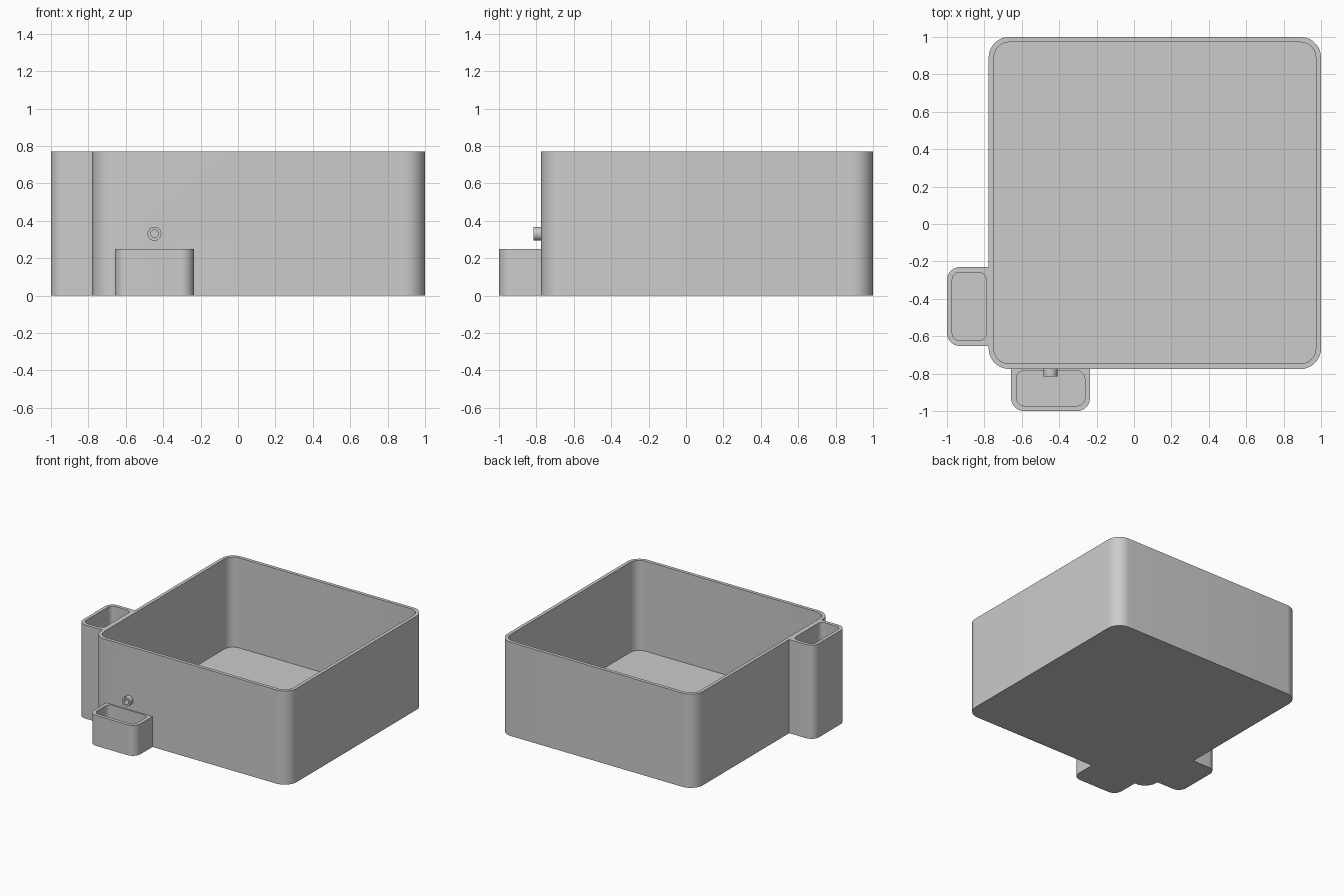
import bpy, bmesh, math

cube = bpy.data.objects.get("Cube")
if cube:
    bpy.data.objects.remove(cube, do_unlink=True)

grey = bpy.data.materials.new("plain grey")
grey.use_nodes = True
grey.diffuse_color = (0.6, 0.6, 0.6, 1)
grey.node_tree.nodes["Principled BSDF"].inputs["Base Color"].default_value = (0.6, 0.6, 0.6, 1)

WALL, FLOOR, HEIGHT, STEPS = 0.028, 0.03, 0.77, 12


def rounded_loop(bm, rect, radii, z):
    """Rounded rectangle of vertices; radii start at +x +y, anticlockwise."""
    x0, x1, y0, y1 = rect
    corners = [(x1, y1, -1, -1), (x0, y1, 1, -1), (x0, y0, 1, 1), (x1, y0, -1, 1)]
    verts = []
    for k, ((x, y, sx, sy), r) in enumerate(zip(corners, radii)):
        for i in range(STEPS + 1):
            a = math.pi / 2 * (k + i / STEPS)
            verts.append(bm.verts.new((x + sx * r + r * math.cos(a),
                                       y + sy * r + r * math.sin(a), z)))
    return verts


def bridge(bm, lower, upper):
    n = len(lower)
    for i in range(n):
        j = (i + 1) % n
        bm.faces.new((lower[i], lower[j], upper[j], upper[i]))


def finish(bm, name):
    bmesh.ops.remove_doubles(bm, verts=bm.verts, dist=1e-5)
    bmesh.ops.recalc_face_normals(bm, faces=bm.faces)
    mesh = bpy.data.meshes.new(name)
    bm.to_mesh(mesh)
    bm.free()
    mesh.materials.append(grey)
    obj = bpy.data.objects.new(name, mesh)
    bpy.context.collection.objects.link(obj)
    return obj


def smooth(obj):
    bpy.ops.object.select_all(action="DESELECT")
    obj.select_set(True)
    bpy.context.view_layer.objects.active = obj
    bpy.ops.object.shade_smooth_by_angle(angle=math.radians(30))


def open_box(name, outer, outer_radii, inner, inner_radius, height):
    """Box with walls, a floor and an open top."""
    bm = bmesh.new()
    inner_radii = [inner_radius] * 4
    loops = [rounded_loop(bm, outer, outer_radii, 0),
             rounded_loop(bm, outer, outer_radii, height),
             rounded_loop(bm, inner, inner_radii, height),
             rounded_loop(bm, inner, inner_radii, FLOOR)]
    for a, b in zip(loops, loops[1:]):
        bridge(bm, a, b)
    bm.faces.new(loops[0][::-1])
    bm.faces.new(loops[-1])
    return finish(bm, name)


# Large basin
X0, Y0 = -0.777, -0.775
basin = open_box("basin", (X0, 1, Y0, 1), [0.11] * 4,
                 (X0 + WALL, 1 - WALL, Y0 + WALL, 1 - WALL), 0.082, HEIGHT)

# Tall side pocket and low front tray, their back walls merging into the basin
side_pocket = open_box("side_pocket", (-1, X0 + 0.005, -0.652, -0.23), [0, 0.07, 0.07, 0],
                       (-0.972, -0.79, -0.624, -0.258), 0.042, HEIGHT)
front_tray = open_box("front_tray", (-0.657, -0.235, -1, Y0 + 0.005), [0, 0, 0.07, 0.07],
                      (-0.629, -0.263, -0.972, -0.785), 0.042, 0.25)

# Drain hole through the front wall
SPOUT_X, SPOUT_Z, BORE = -0.447, 0.33, 0.021
bpy.ops.mesh.primitive_cylinder_add(vertices=32, radius=BORE, depth=0.2,
                                    location=(SPOUT_X, Y0, SPOUT_Z),
                                    rotation=(math.pi / 2, 0, 0))
cutter = bpy.context.object
cutter.name = "drain_cutter"
cutter.data.materials.append(grey)
cut = basin.modifiers.new("drain hole", "BOOLEAN")
cut.operation = "DIFFERENCE"
cut.solver = "EXACT"
cut.object = cutter
bpy.context.view_layer.objects.active = basin
bpy.ops.object.modifier_apply(modifier=cut.name)
bpy.data.objects.remove(cutter, do_unlink=True)

# Drain spout: short tube above the tray
bm = bmesh.new()
rings = []
for radius, y in ((BORE, Y0 + 0.005), (0.037, Y0 + 0.005), (0.037, -0.815), (BORE, -0.815)):
    rings.append([bm.verts.new((SPOUT_X + radius * math.cos(math.tau * i / 32), y,
                                SPOUT_Z + radius * math.sin(math.tau * i / 32)))
                  for i in range(32)])
for a, b in zip(rings, rings[1:] + rings[:1]):
    bridge(bm, a, b)
spout = finish(bm, "drain_spout")

for part in (basin, side_pocket, front_tray, spout):
    smooth(part)
